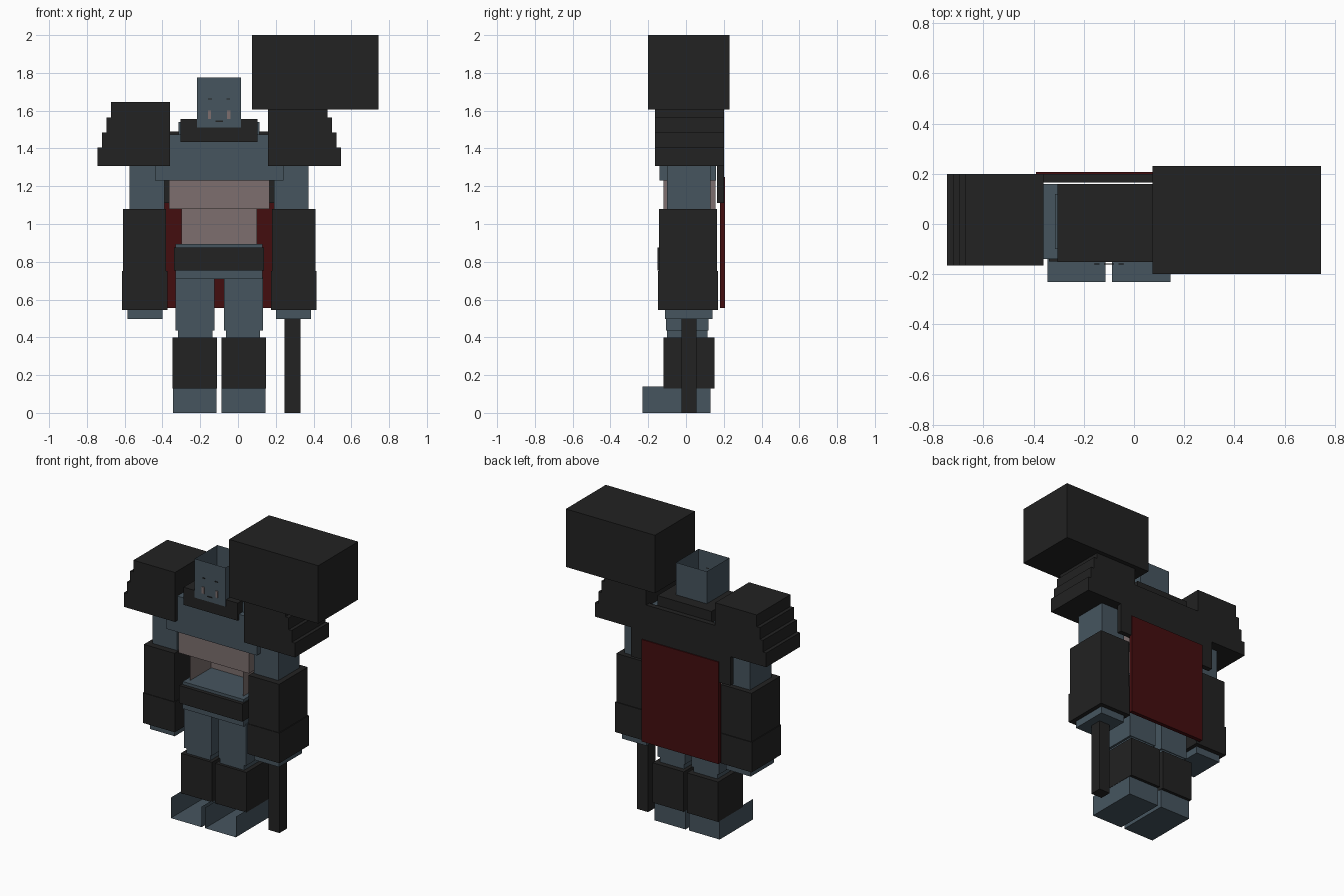
import bpy, bmesh

if "Cube" in bpy.data.objects:
    bpy.data.objects.remove(bpy.data.objects["Cube"], do_unlink=True)

CENTRE = -0.10  # mirror plane of the figure; the weapon shifts it off the origin


def material(name, rgb):
    m = bpy.data.materials.new(name)
    m.use_nodes = True
    col = [((c / 255 + 0.055) / 1.055) ** 2.4 if c > 10 else c / 3295 for c in rgb] + [1]
    m.diffuse_color = col
    m.node_tree.nodes["Principled BSDF"].inputs["Base Color"].default_value = col
    return m


SKIN = material("slate_blue_skin", (70, 85, 95))
ARMOR = material("charcoal_armor", (34, 34, 34))
BELLY = material("dusty_pink_belly", (125, 111, 110))
CAPE = material("dark_red_cape", (68, 13, 15))


def box(name, mat, x, y, z, missing=()):
    """Box from (min, max) ranges; missing lists outward directions left open."""
    bm = bmesh.new()
    bmesh.ops.create_cube(bm, size=1)
    bm.normal_update()
    gone = [f for f in bm.faces
            if any(f.normal.dot(d) > 0.9 for d in missing)]
    bmesh.ops.delete(bm, geom=gone, context="FACES")
    for v in bm.verts:
        v.co = [r[0] if c < 0 else r[1] for c, r in zip(v.co, (x, y, z))]
    me = bpy.data.meshes.new(name)
    bm.to_mesh(me)
    bm.free()
    me.materials.append(mat)
    ob = bpy.data.objects.new(name, me)
    bpy.context.collection.objects.link(ob)
    return ob


def pair(name, mat, x, y, z, missing=()):
    """x holds inner and outer distance from the figure's centre plane."""
    box("left_" + name, mat, (CENTRE + x[0], CENTRE + x[1]), y, z, missing)
    box("right_" + name, mat, (CENTRE - x[1], CENTRE - x[0]), y, z, missing)


def middle(name, mat, half, y, z, missing=()):
    box(name, mat, (CENTRE - half, CENTRE + half), y, z, missing)


UP, DOWN, FRONT = (0, 0, 1), (0, 0, -1), (0, -1, 0)

# Legs; the feet are open shells at the top and toe
pair("foot", SKIN, (0.013, 0.245), (-0.23, 0.13), (0, 0.14), (UP, FRONT))
pair("greave", ARMOR, (0.012, 0.247), (-0.12, 0.15), (0.128, 0.40))
pair("knee", SKIN, (0.036, 0.217), (-0.10, 0.115), (0.38, 0.435))
pair("thigh", SKIN, (0.025, 0.232), (-0.105, 0.12), (0.435, 0.72))

# Torso; the waist is open at the front
middle("pelvis", SKIN, 0.23, (-0.125, 0.14), (0.71, 0.895))
middle("belt", ARMOR, 0.238, (-0.15, 0.16), (0.755, 0.875))
middle("waist", BELLY, 0.20, (-0.09, 0.14), (0.89, 1.09), (FRONT, UP, DOWN))
middle("belly", BELLY, 0.266, (-0.12, 0.155), (1.08, 1.24))
middle("chest", SKIN, 0.34, (-0.14, 0.16), (1.23, 1.475))
middle("neck_base", SKIN, 0.214, (-0.10, 0.12), (1.47, 1.54))
middle("collar", ARMOR, 0.204, (-0.152, 0.16), (1.435, 1.555))
middle("back_plate", ARMOR, 0.375, (0.165, 0.20), (1.11, 1.49))
middle("cape", CAPE, 0.29, (0.18, 0.207), (0.555, 1.25))

# Head, an open tube with small face plates
middle("head", SKIN, 0.116, (-0.158, 0.085), (1.51, 1.775), (UP, DOWN))
FACE = (-0.162, -0.157)
pair("eye", ARMOR, (0.038, 0.058), FACE, (1.658, 1.664))
pair("tusk", BELLY, (0.042, 0.06), FACE, (1.555, 1.60))
middle("mouth", ARMOR, 0.02, FACE, (1.541, 1.547))

# Arms
pair("upper_arm", SKIN, (0.29, 0.474), (-0.10, 0.13), (1.06, 1.40))
pair("gauntlet", ARMOR, (0.28, 0.51), (-0.143, 0.165), (0.74, 1.08))
pair("gauntlet_cuff", ARMOR, (0.274, 0.515), (-0.147, 0.17), (0.545, 0.75))
pair("hand", SKIN, (0.30, 0.486), (-0.11, 0.14), (0.497, 0.56))

# Shoulder plates, stepping outward toward the bottom
tops = (1.405, 1.485, 1.565, 1.645)
bottom = 1.308
for i, top in enumerate(tops):
    pair("shoulder_tier_%d" % (i + 1), ARMOR, (0.26, 0.645 - 0.024 * i),
         (-0.165, 0.20), (bottom, top))
    bottom = top

# Hammer carried in the left hand
box("hammer_handle", ARMOR, (0.247, 0.33), (-0.025, 0.055), (0, 1.62))
box("hammer_head", ARMOR, (0.073, 0.745), (-0.20, 0.23), (1.605, 2.0))
